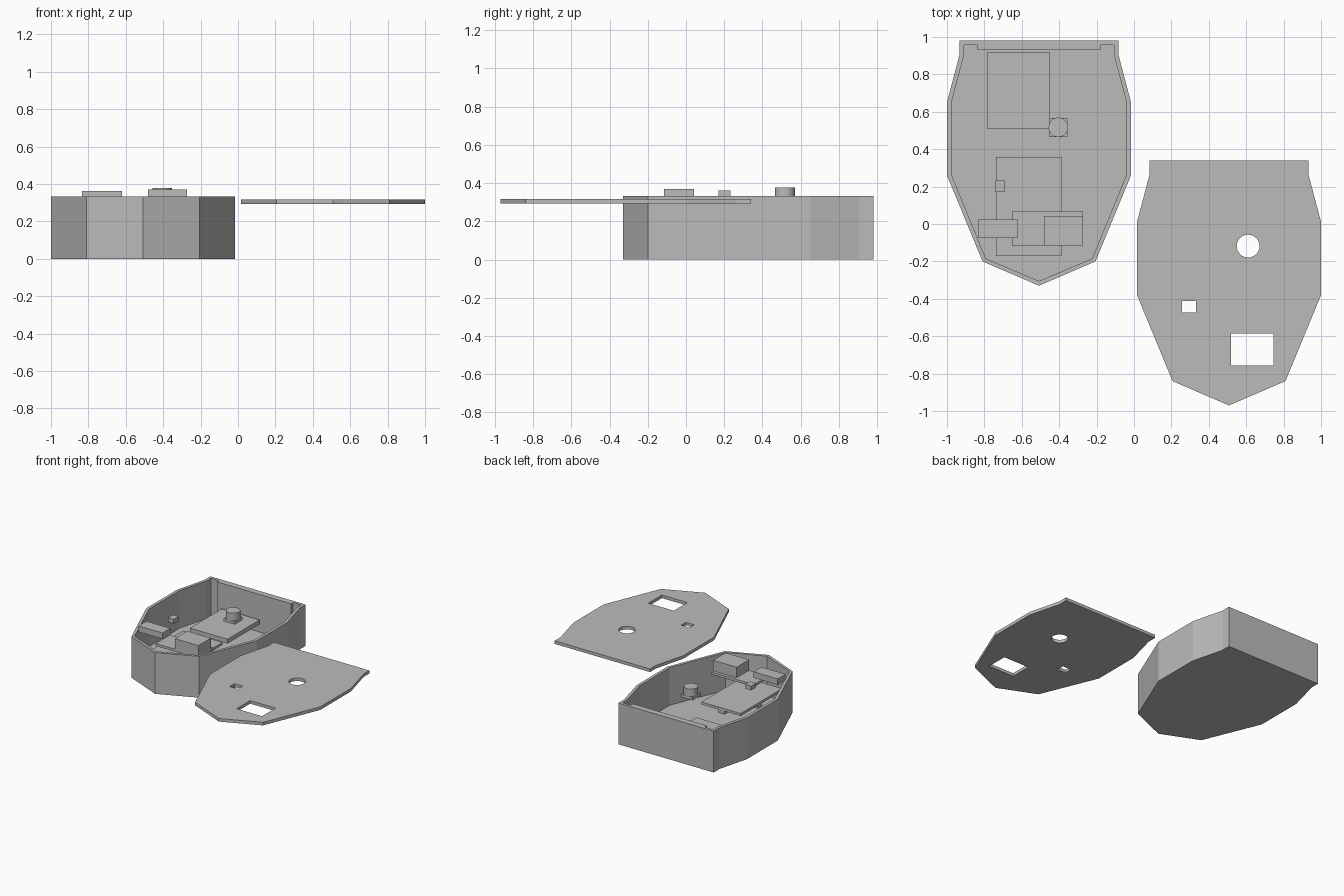
import bpy, bmesh, math
from mathutils import Vector

cube = bpy.data.objects.get("Cube")
if cube:
    bpy.data.objects.remove(cube, do_unlink=True)

grey = bpy.data.materials.new("plain_grey")
grey.use_nodes = True
GREY = (0.5, 0.5, 0.5, 1)
grey.diffuse_color = GREY
grey.node_tree.nodes["Principled BSDF"].inputs["Base Color"].default_value = GREY


def prism(name, points, z0, z1):
    """Extrude a counter-clockwise outline from z0 to z1."""
    bm = bmesh.new()
    base = bm.faces.new([bm.verts.new((x, y, z0)) for x, y in points])
    top = bmesh.ops.extrude_face_region(bm, geom=[base])["geom"]
    verts = [v for v in top if isinstance(v, bmesh.types.BMVert)]
    bmesh.ops.translate(bm, verts=verts, vec=Vector((0, 0, z1 - z0)))
    bmesh.ops.recalc_face_normals(bm, faces=bm.faces)
    mesh = bpy.data.meshes.new(name)
    bm.to_mesh(mesh)
    bm.free()
    mesh.materials.append(grey)
    ob = bpy.data.objects.new(name, mesh)
    bpy.context.collection.objects.link(ob)
    return ob


def box(name, x0, x1, y0, y1, z0, z1):
    return prism(name, [(x0, y0), (x1, y0), (x1, y1), (x0, y1)], z0, z1)


def cylinder(name, x, y, r, z0, z1, n=32):
    ring = [(x + r * math.cos(math.tau * i / n), y + r * math.sin(math.tau * i / n))
            for i in range(n)]
    ob = prism(name, ring, z0, z1)
    bpy.ops.object.select_all(action="DESELECT")
    ob.select_set(True)
    bpy.context.view_layer.objects.active = ob
    bpy.ops.object.shade_smooth_by_angle(angle=math.radians(30))
    return ob


def cut(target, cutters):
    """Subtract the cutters, keep the result and discard the helpers."""
    for c in cutters:
        c.hide_render = True
        mod = target.modifiers.new("cut", "BOOLEAN")
        mod.operation, mod.solver, mod.object = "DIFFERENCE", "EXACT", c
    graph = bpy.context.evaluated_depsgraph_get()
    mesh = bpy.data.meshes.new_from_object(target.evaluated_get(graph))
    target.modifiers.clear()
    target.data = mesh
    for c in cutters:
        bpy.data.objects.remove(c, do_unlink=True)


def mirrored(half, cx, dy=0):
    """Full outline from its half, starting at the pointed tip."""
    left = [(cx + x, y + dy) for x, y in half]
    right = [(cx - x, y + dy) for x, y in reversed(half) if x > 0]
    return left + right


OUTER = [(0, -.33), (.302, -.2), (.492, .26), (.492, .65), (.425, .905), (.425, .98)]
INNER = [(0, -.305), (.284, -.185), (.468, .265), (.468, .65), (.402, .9),
         (.402, .957), (.33, .957), (.33, .93)]
CX = -.508

# open case
case = prism("case", mirrored(OUTER, CX), 0, .333)
cut(case, [prism("cavity", mirrored(INNER, CX), .03, .5)])

# lid with its three openings
lid = prism("lid", mirrored(OUTER, CX + 1.016, -.64), .293, .318)
cut(lid, [cylinder("stick_hole", .61, -.118, .061, .2, .4),
          box("button_hole", .257, .332, -.472, -.412, .2, .4),
          box("screen_hole", .518, .745, -.757, -.585, .2, .4)])

# flat boards inside the case
box("rear_board", -.787, -.45, .51, .918, .1, .135)
box("main_board", -.738, -.388, -.17, .357, .165, .185)
box("screen_board", -.653, -.272, -.115, .067, .265, .285)

# parts that reach through the lid
box("screen", -.482, -.272, -.115, .043, .285, .37)
box("side_switch", -.835, -.62, -.075, .025, .315, .363)
box("button", -.744, -.692, .17, .232, .325, .36)
box("stick_base", -.455, -.355, .465, .567, .295, .318)
cylinder("stick", -.405, .517, .052, .318, .378)

# plugs under the main board
box("rear_plug", -.59, -.53, .3, .35, .135, .165)
box("side_plug", -.735, -.69, .08, .13, .135, .165)
